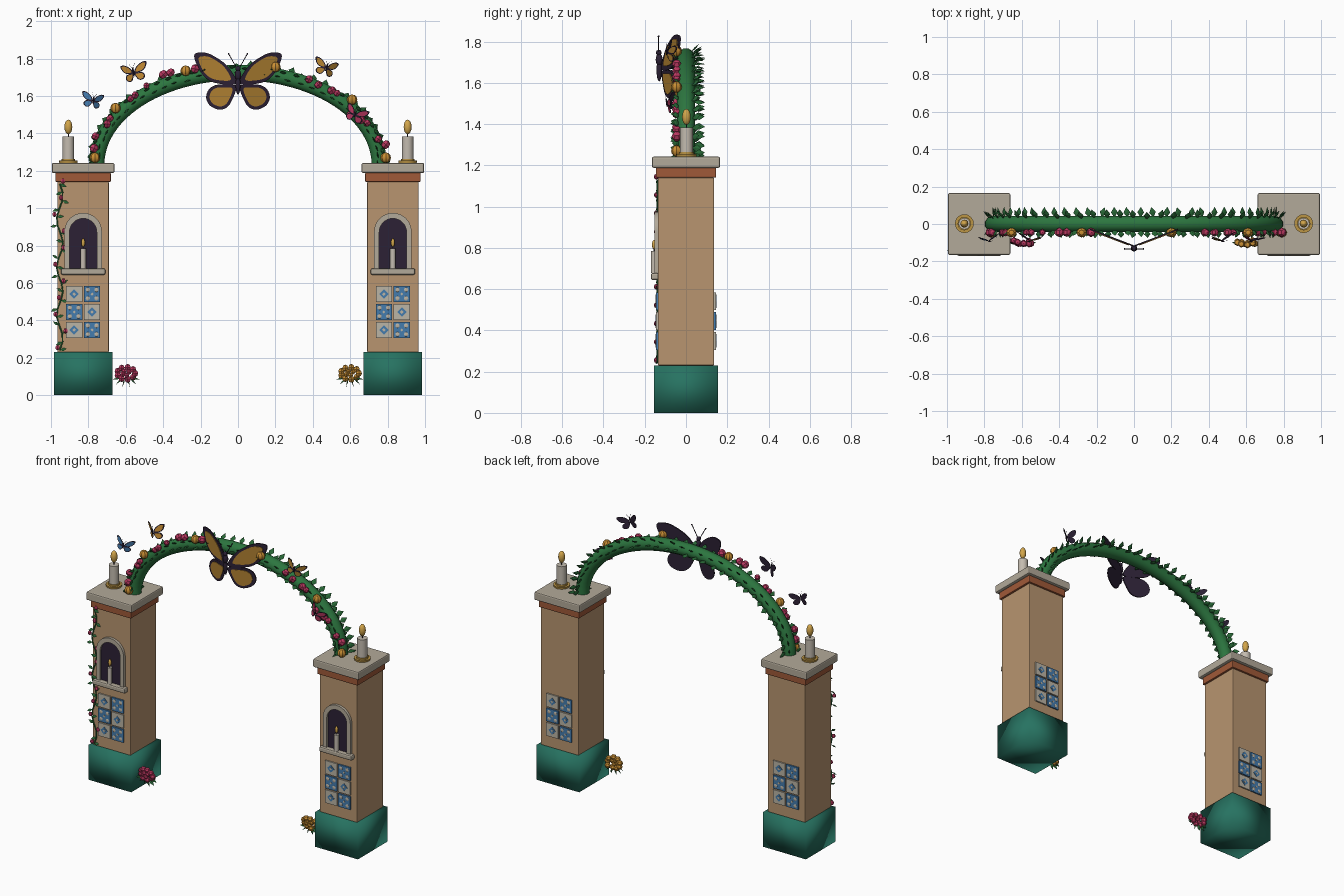
import bpy, bmesh, math, random
from mathutils import Matrix, Vector

if "Cube" in bpy.data.objects:
    bpy.data.objects.remove(bpy.data.objects["Cube"])
random.seed(4)
V = Vector

# ---- materials
MATS = {}
COL = dict(stucco=(.48, .3, .16), teal=(.02, .17, .12), stone=(.45, .4, .32), terracotta=(.35, .1, .04),
           dark=(.025, .015, .035), blue=(.06, .2, .42), cream=(.5, .46, .38), gold=(.5, .3, .06),
           wax=(.55, .5, .43), flame=(.65, .38, .07), vine=(.025, .18, .05), leaf=(.02, .13, .035),
           magenta=(.5, .04, .12), orange=(.6, .28, .035), amber=(.42, .21, .03))


def mat(key):
    if key not in MATS:
        MATS[key] = bpy.data.materials.new(key)
        MATS[key].diffuse_color = (*COL[key], 1)
    return MATS[key]


# ---- helpers: every part is gathered in a bmesh and finished as one object
def finish(bm, name, key, smooth=None, bevel=0):
    bmesh.ops.recalc_face_normals(bm, faces=bm.faces)
    me = bpy.data.meshes.new(name)
    bm.to_mesh(me)
    bm.free()
    ob = bpy.data.objects.new(name, me)
    bpy.context.collection.objects.link(ob)
    me.materials.append(mat(key))
    if bevel:
        m = ob.modifiers.new("bevel", 'BEVEL')
        m.width, m.segments = bevel, 2
    if smooth:
        bpy.ops.object.select_all(action='DESELECT')
        ob.select_set(True)
        bpy.context.view_layer.objects.active = ob
        bpy.ops.object.shade_smooth_by_angle(angle=math.radians(smooth))
    return ob


def box(bm, c, s, rot=Matrix()):
    bmesh.ops.create_cube(bm, size=1, matrix=Matrix.Translation(c) @ rot @ Matrix.Diagonal((*s, 1)))


def cyl(bm, base, r, h, r2=None, n=20):
    bmesh.ops.create_cone(bm, cap_ends=True, segments=n, radius1=r, radius2=r if r2 is None else r2,
                          depth=h, matrix=Matrix.Translation(V(base) + V((0, 0, h / 2))))


def ball(bm, c, s, u=12, v=8, rot=Matrix()):
    bmesh.ops.create_uvsphere(bm, u_segments=u, v_segments=v, radius=1,
                              matrix=Matrix.Translation(c) @ rot @ Matrix.Diagonal((*s, 1)))


def plate(bm, pts, y0, y1, M=Matrix()):
    a = [bm.verts.new(M @ V((x, y0, z))) for x, z in pts]
    b = [bm.verts.new(M @ V((x, y1, z))) for x, z in pts]
    bm.faces.new(a)
    bm.faces.new(b[::-1])
    for i in range(len(a)):
        j = (i + 1) % len(a)
        bm.faces.new((a[i], b[i], b[j], a[j]))


def leaf(bm, base, d, side, length, width, thick=.006):
    d = V(d).normalized()
    n = d.cross(V(side)).normalized()
    R = Matrix((n.cross(d), n, d)).transposed().to_4x4()
    ball(bm, V(base) + d * length / 2, (width / 2, thick / 2, length / 2), 4, 2, R)


def tube(name, pts, r, key):
    cu = bpy.data.curves.new(name, 'CURVE')
    cu.dimensions, cu.bevel_depth, cu.bevel_resolution, cu.use_fill_caps = '3D', r, 3, True
    sp = cu.splines.new('POLY')
    sp.points.add(len(pts) - 1)
    for p, q in zip(sp.points, pts):
        p.co = (*q, 1)
        p.radius = 1
    sp.use_smooth = True
    ob = bpy.data.objects.new(name, cu)
    bpy.context.collection.objects.link(ob)
    cu.materials.append(mat(key))


def arch_pts(cx, r, z0, zs, n=16):
    return [(cx - r, z0)] + [(cx - r * math.cos(math.pi * i / n), zs + r * math.sin(math.pi * i / n))
                             for i in range(n + 1)] + [(cx + r, z0)]


# ---- pillars
def simple(name, key, c, s, bevel=0, smooth=None):
    bm = bmesh.new()
    box(bm, c, s)
    return finish(bm, name, key, smooth, bevel)


def candle(label, x, y, z, r, h, fr, fh):
    bm = bmesh.new()
    cyl(bm, (x, y, z), r, h)
    finish(bm, label + "_wax", 'wax', 40)
    bm = bmesh.new()
    cyl(bm, (x, y, z + h), r * .1, fh * .35, n=6)
    finish(bm, label + "_wick", 'dark')
    bm = bmesh.new()
    ball(bm, (x, y, z + h + fh * .66), (fr, fr, fh / 2))
    finish(bm, label + "_flame", 'flame', 60)


for s, tag in ((-1, "left"), (1, "right")):
    cx = .828 * s
    simple(tag + "_base", 'teal', (cx, 0, .115), (.312, .308, .23), smooth=180)
    simple(tag + "_shaft", 'stucco', (cx, 0, .685), (.274, .272, .91), .004)
    simple(tag + "_band", 'terracotta', (cx, 0, 1.165), (.296, .292, .05), .005)
    simple(tag + "_cap", 'stone', (cx, 0, 1.215), (.334, .33, .054), .008)
    # niche with frame, sill and candle
    bm = bmesh.new()
    plate(bm, arch_pts(cx, .1, .67, .875) + arch_pts(cx, .073, .67, .872)[::-1], -.153, -.13)
    finish(bm, tag + "_niche_frame", 'stone', 40)
    bm = bmesh.new()
    plate(bm, arch_pts(cx, .076, .67, .872), -.141, -.13)
    finish(bm, tag + "_niche_back", 'dark')
    simple(tag + "_sill", 'stone', (cx, -.151, .661), (.238, .038, .034), .009)
    candle(tag + "_niche_candle", cx, -.155, .677, .0145, .108, .01, .046)
    # cap candle with dish
    bm = bmesh.new()
    cyl(bm, (.907 * s, .002, 1.241), .048, .013, .05)
    cyl(bm, (.907 * s, .002, 1.254), .036, .01)
    finish(bm, tag + "_candle_dish", 'gold', 40)
    candle(tag + "_candle", .907 * s, .002, 1.258, .031, .125, .021, .078)
    # tiles, front and back
    tiles = {k: bmesh.new() for k in ('cream_a', 'blue_a', 'cream_b', 'blue_b')}
    for f in (-1, 1):
        for row in range(3):
            for col in range(2):
                x, z = cx - f * (col - .5) * .096, .541 - .096 * row
                even = (row + col) % 2 == 0
                y = f * .139
                D = Matrix.Rotation(math.pi / 4, 4, 'Y')
                if even:
                    box(tiles['cream_a'], (x, y, z), (.087, .012, .087))
                    box(tiles['blue_b'], (x, f * .145, z), (.036, .005, .036), D)
                    box(tiles['cream_b'], (x, f * .147, z), (.014, .004, .014), D)
                else:
                    box(tiles['blue_a'], (x, y, z), (.087, .012, .087))
                    for i in (-1, 1):
                        for j in (-1, 1):
                            ball(tiles['cream_b'], (x + i * .023, f * .145, z + j * .023), (.012, .003, .012), 10, 6)
                    box(tiles['cream_b'], (x, f * .145, z), (.012, .004, .012), D)
    for k, bm in tiles.items():
        finish(bm, tag + "_tiles_" + k, k.split('_')[0])


# ---- leafy arch
def arch(t):
    return V((-.755 * math.cos(t), 0, 1.235 + .49 * math.sin(t)))


tube("arch_vine", [arch(math.pi * i / 48) for i in range(49)], .043, 'vine')
bm = bmesh.new()
N = 34
for i in range(N):
    t = math.pi * (i + .5) / N
    tan = (arch(t + .01) - arch(t - .01)).normalized()
    out = V((-tan.z, 0, tan.x))
    for k, a in enumerate((0, 38, 150, 185)):
        tt = t + (.045 if k % 2 else 0)
        a = math.radians(a + random.uniform(-8, 8))
        d = V((0, 1, 0)) * math.cos(a) + out * math.sin(a)
        L = .058 if k < 2 else .042
        leaf(bm, arch(tt) + d * .034, d + tan * random.uniform(-.25, .25), tan, L, .036, .009)
finish(bm, "arch_leaves", 'leaf')

# ---- flowers on the arch
PINK = [(-.77, 1.32), (-.762, 1.385), (-.7, 1.45), (-.685, 1.48), (-.575, 1.585), (-.55, 1.605), (-.49, 1.655),
        (-.4, 1.715), (-.36, 1.725), (-.23, 1.745), (.38, 1.69), (.43, 1.66), (.5, 1.63), (.53, 1.615),
        (.6, 1.5), (.66, 1.47), (.69, 1.455), (.75, 1.37), (.79, 1.34)]
GOLD = [(-.28, 1.735), (-.655, 1.535), (.2, 1.755), (.61, 1.58), (.79, 1.27), (-.765, 1.27)]
pink, gold, green = bmesh.new(), bmesh.new(), bmesh.new()
for x, z in PINK:
    r = random.uniform(.018, .026)
    ball(pink, (x, -.045, z), (r, r, r), 6, 4, Matrix.Rotation(random.random(), 4, 'Y'))
for x, z in GOLD:
    ball(gold, (x, -.046, z), (.028, .026, .028), 8, 6)

# ---- bouquets by the bases
for s, bm in ((-1, pink), (1, gold)):
    for i in range(9):
        a = 2 * math.pi * i / 9
        c = V((s * .598 + .048 * math.cos(a), -.1 + random.uniform(-.012, .012), .117 + .032 * math.sin(a)))
        ball(bm, c, (.019, .019, .019), 6, 4)
        if i % 2:
            ball(bm, (s * .598 + .02 * math.cos(a), -.108, .117 + .012 * math.sin(a)), (.015, .015, .015), 6, 4)
    for i in range(6):
        a = math.pi * (1.0 + i / 5)
        leaf(green, (s * .598 + .02 * math.cos(a), -.1, .095), (math.cos(a), 0, math.sin(a) - .2),
             (0, 1, .5), .055, .024)

# ---- climbing vine on the left pillar
stem = [(-.953 + .017 * math.sin(i * 1.1), -.139, .24 + .0445 * i) for i in range(21)]
tube("climber_stem", stem, .004, 'leaf')
for i, p in enumerate(stem):
    s = -1 if i % 2 else 1
    leaf(green, p, (s, -.15, random.uniform(-.5, .7)), (0, .6, 1), .04, .02)
    if i % 2 == 0:
        ball(pink, (p[0] + random.uniform(-.018, .018), -.144, p[2] + .015), (.013, .012, .014), 6, 4)
finish(pink, "pink_flowers", 'magenta')
finish(gold, "golden_flowers", 'orange', 30)
finish(green, "small_leaves", 'leaf')

# ---- butterflies: half outlines (x outward, z up), smoothed and mirrored
UPPER = [(.008, .01), (.06, .092), (.15, .152), (.21, .16), (.234, .145), (.222, .098), (.188, .04), (.13, 0), (.03, -.012)]
LOWER = [(.008, -.02), (.06, -.012), (.12, -.014), (.158, -.04), (.17, -.085), (.148, -.125), (.1, -.145), (.058, -.132), (.03, -.09)]


def rounded(p, n=4):
    out = []
    for i in range(len(p)):
        a, b, c, d = (V(p[(i + k) % len(p)]) for k in (-1, 0, 1, 2))
        for j in range(n):
            t = j / n
            out.append(.5 * (2 * b + (c - a) * t + (2 * a - 5 * b + 4 * c - d) * t * t + (3 * b - a - 3 * c + d) * t ** 3))
    return out


def butterfly(label, key, loc, scale, roll=0.0, yaw=0.0, fold=.38):
    W = Matrix.Translation(loc) @ Matrix.Rotation(yaw, 4, 'Z') @ Matrix.Rotation(roll, 4, 'Y') @ Matrix.Scale(scale, 4)
    wings, panels, body = bmesh.new(), bmesh.new(), bmesh.new()
    for s in (-1, 1):
        shear = Matrix.Identity(4)
        shear[0][0], shear[1][0] = s, fold
        for pts in (UPPER, LOWER):
            o = rounded(pts)
            c = sum(o, V((0, 0))) / len(o)
            plate(wings, o, -.004, .004, W @ shear)
            plate(panels, [c + (q - c) * .76 for q in o], -.008, -.003, W @ shear)
        # antennae
        for k in range(6):
            t = (k + .5) / 6
            ball(body, (s * (.006 + .042 * t), -.015, .075 + .075 * t), (.003, .003, .0105), 6, 4,
                 Matrix.Rotation(s * .5, 4, 'Y'))
        ball(body, (s * .05, -.015, .153), (.005, .005, .005), 6, 4)
    ball(body, (0, -.012, -.01), (.013, .013, .055))
    ball(body, (0, -.012, .04), (.017, .017, .03))
    ball(body, (0, -.014, .074), (.014, .014, .014))
    body.transform(W)
    finish(wings, label + "_wings", 'dark')
    finish(panels, label + "_wing_panels", key)
    finish(body, label + "_body", 'dark', 50)


butterfly("large_butterfly", 'amber', (0, -.118, 1.672), 1)
butterfly("blue_butterfly", 'blue', (-.775, -.09, 1.575), .26, .2, .2, .5)
butterfly("orange_butterfly", 'orange', (-.558, -.09, 1.725), .31, -.2, -.2, .5)
butterfly("gold_butterfly", 'amber', (.472, -.09, 1.75), .28, .3, .2, .5)
butterfly("pink_butterfly", 'magenta', (.625, -.09, 1.5), .27, .4, -.2, .5)

for m in bpy.data.materials:
    if m.users and not m.is_grease_pencil:
        m.use_nodes = True
        m.node_tree.nodes["Principled BSDF"].inputs["Base Color"].default_value = m.diffuse_color
